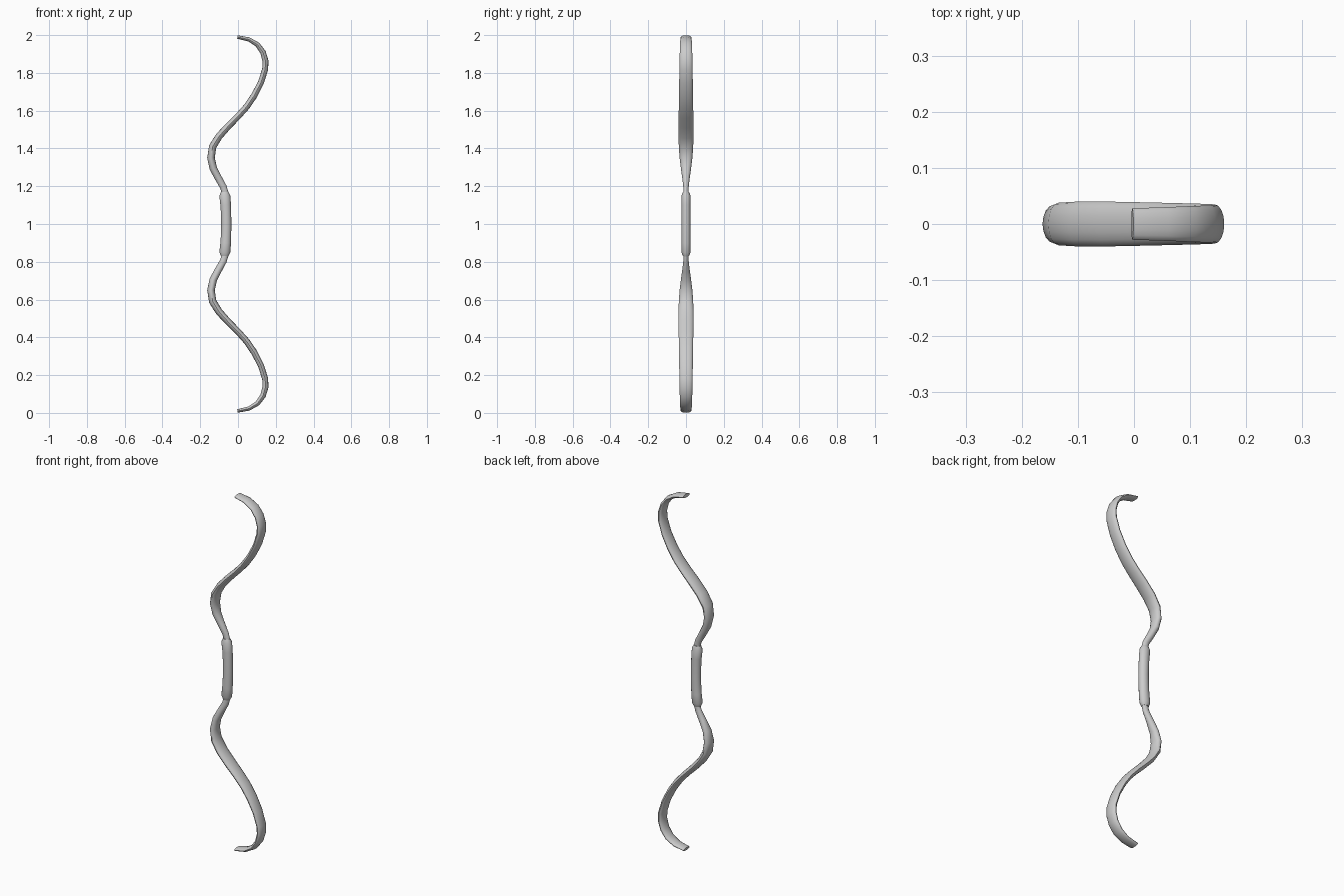
import bpy, bmesh, math
from mathutils import Vector

if "Cube" in bpy.data.objects:
    bpy.data.objects.remove(bpy.data.objects["Cube"])

SIDES = 16


def sweep(name, rows):
    """Sweep an ellipse along rows of (x, z, half thickness, half width)."""
    bm = bmesh.new()
    pts = [Vector((r[0], 0, r[1])) for r in rows]
    rings = []
    for i, (x, z, t, w) in enumerate(rows):
        a, b = pts[max(i - 1, 0)], pts[min(i + 1, len(pts) - 1)]
        tan = (b - a).normalized()
        nor = Vector((tan.z, 0, -tan.x))
        ring = []
        for k in range(SIDES):
            ang = 2 * math.pi * k / SIDES
            ring.append(bm.verts.new(pts[i] + nor * t * math.cos(ang)
                                     + Vector((0, w * math.sin(ang), 0))))
        rings.append(ring)
    for r0, r1 in zip(rings, rings[1:]):
        for k in range(SIDES):
            n = (k + 1) % SIDES
            bm.faces.new((r0[k], r0[n], r1[n], r1[k]))
    bm.faces.new(rings[0])
    bm.faces.new(rings[-1])
    bmesh.ops.recalc_face_normals(bm, faces=bm.faces)
    me = bpy.data.meshes.new(name)
    bm.to_mesh(me)
    bm.free()
    ob = bpy.data.objects.new(name, me)
    bpy.context.collection.objects.link(ob)
    bpy.ops.object.select_all(action='DESELECT')
    ob.select_set(True)
    bpy.context.view_layer.objects.active = ob
    bpy.ops.object.shade_smooth_by_angle(angle=math.radians(40))
    return ob


def mirrored(upper):
    """Add the lower half, reflected about z = 1."""
    return [(x, 2 - z, t, w) for x, z, t, w in reversed(upper)] + upper


# Recurved limbs, one continuous stave from the grip to each tip
limb = [
    (-0.065, 1.08, 0.018, 0.013),
    (-0.065, 1.15, 0.018, 0.013),
    (-0.077, 1.195, 0.018, 0.014),
    (-0.105, 1.245, 0.019, 0.020),
    (-0.131, 1.295, 0.020, 0.027),
    (-0.143, 1.35, 0.020, 0.034),
    (-0.134, 1.41, 0.020, 0.038),
    (-0.100, 1.465, 0.019, 0.040),
    (-0.050, 1.52, 0.018, 0.040),
    (0.000, 1.57, 0.017, 0.039),
    (0.045, 1.62, 0.017, 0.038),
    (0.086, 1.68, 0.017, 0.037),
    (0.122, 1.75, 0.016, 0.036),
    (0.144, 1.82, 0.016, 0.035),
    (0.145, 1.865, 0.016, 0.034),
    (0.132, 1.91, 0.015, 0.033),
    (0.103, 1.95, 0.013, 0.032),
    (0.058, 1.977, 0.011, 0.030),
    (-0.003, 1.99, 0.009, 0.028),
]
sweep("bow_limbs", mirrored(limb))

# Slightly curved hand grip with tapered ends
grip = [
    (-0.062, 1.0, 0.027, 0.024),
    (-0.063, 1.05, 0.027, 0.024),
    (-0.065, 1.10, 0.028, 0.024),
    (-0.070, 1.15, 0.029, 0.024),
    (-0.071, 1.17, 0.020, 0.016),
]
sweep("grip", mirrored(grip[1:])[:4] + [grip[0]] + grip[1:])
